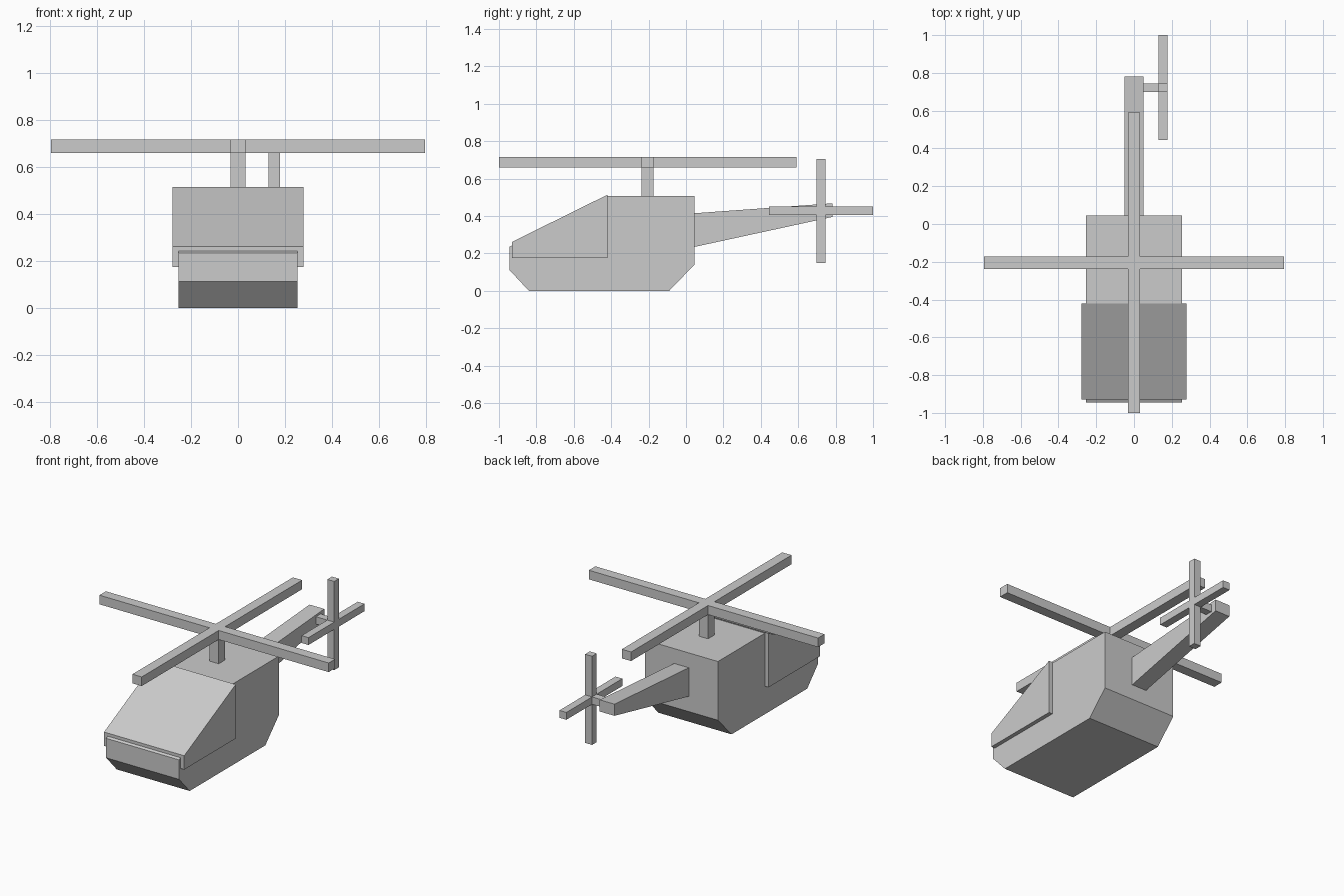
import bpy, bmesh
from mathutils import Vector

if "Cube" in bpy.data.objects:
    bpy.data.objects.remove(bpy.data.objects["Cube"])


def prism(name, profile, x0, x1, to_world=lambda a, b, d: Vector((d, a, b))):
    """Extrude a closed 2D profile between depths x0 and x1."""
    bm = bmesh.new()
    face = bm.faces.new([bm.verts.new(to_world(a, b, x0)) for a, b in profile])
    ext = bmesh.ops.extrude_face_region(bm, geom=[face])
    shift = to_world(0, 0, x1) - to_world(0, 0, x0)
    bmesh.ops.translate(bm, vec=shift,
                        verts=[g for g in ext["geom"] if isinstance(g, bmesh.types.BMVert)])
    bmesh.ops.recalc_face_normals(bm, faces=bm.faces)
    mesh = bpy.data.meshes.new(name)
    bm.to_mesh(mesh)
    bm.free()
    ob = bpy.data.objects.new(name, mesh)
    bpy.context.collection.objects.link(ob)
    return ob


def cross(ca, cb, r, t):
    """Plus-shaped outline: arm length r, half thickness t."""
    pts, quarter = [], [(t, t), (t, r), (-t, r)]
    for _ in range(4):
        pts += quarter
        quarter = [(-b, a) for a, b in quarter]
    return [(ca + a, cb + b) for a, b in pts]


def rect(ca, cb, t):
    return [(ca - t, cb - t), (ca + t, cb - t), (ca + t, cb + t), (ca - t, cb + t)]


def flat(a, b, d):
    return Vector((a, b, d))


# Cabin and windshield: side profiles (y, z)
prism("cabin_body", [(-0.84, 0), (-0.09, 0), (0.045, 0.14), (0.045, 0.508),
                     (-0.42, 0.508), (-0.945, 0.235), (-0.945, 0.113)], -0.253, 0.253)
prism("windshield", [(-0.93, 0.175), (-0.42, 0.175), (-0.42, 0.514),
                     (-0.93, 0.262)], -0.278, 0.278)

# Tapered tail boom
prism("tail_boom", [(0.045, 0.235), (0.782, 0.395), (0.782, 0.468), (0.045, 0.415)],
      -0.051, 0.051)

# Main rotor on its mast
prism("rotor_mast", rect(0, -0.205, 0.032), 0.508, 0.66, flat)
prism("main_rotor", cross(0, -0.205, 0.795, 0.032), 0.66, 0.717, flat)

# Tail rotor on its shaft
prism("tail_rotor_shaft", rect(0.722, 0.428, 0.023), 0.051, 0.13)
prism("tail_rotor", cross(0.722, 0.428, 0.278, 0.023), 0.13, 0.178)
